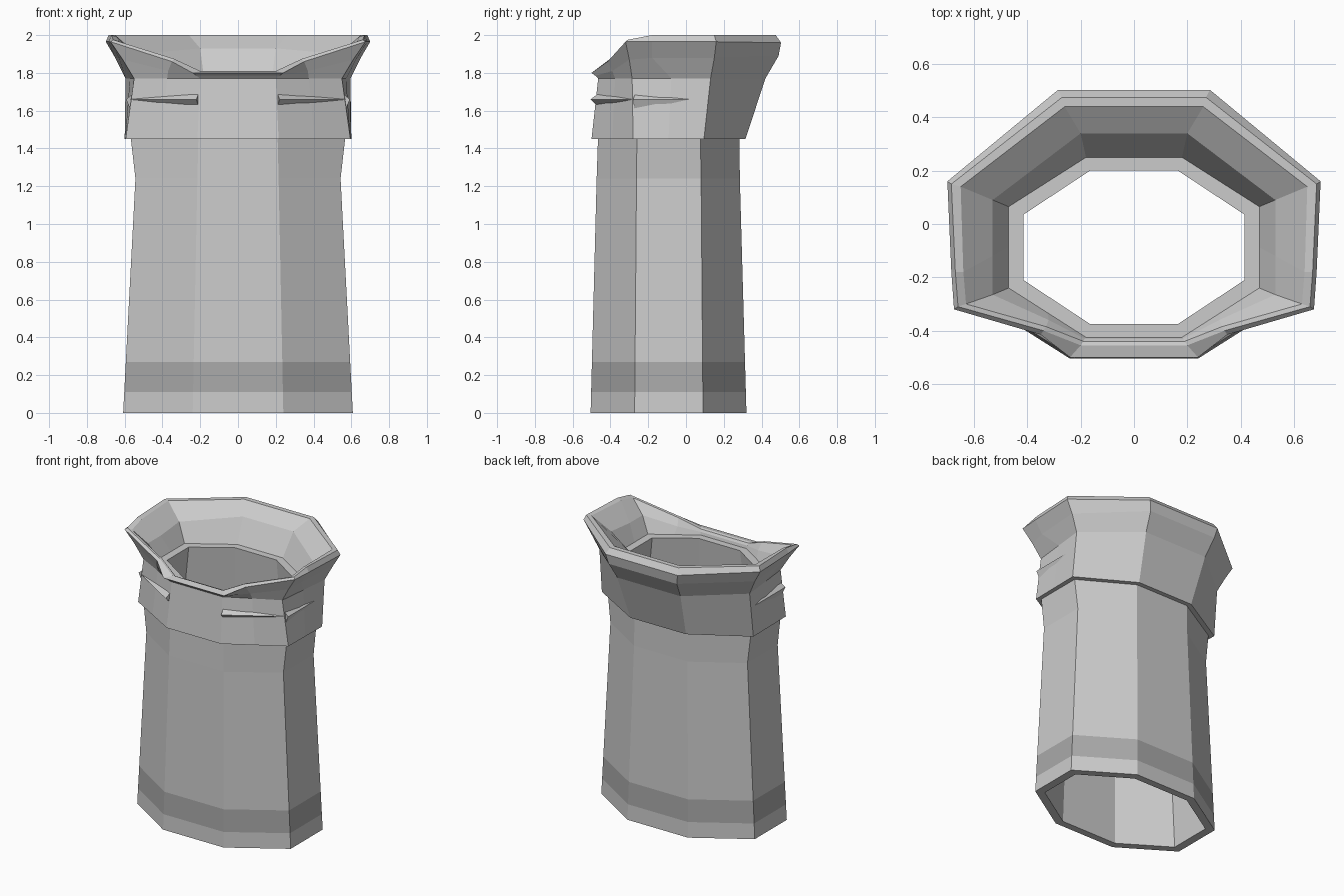
import bpy, bmesh

if "Cube" in bpy.data.objects:
    bpy.data.objects.remove(bpy.data.objects["Cube"])


def flat(z, *pts):
    """Level ring: right-hand half, front to back, as (x, y)."""
    return [(x, y, z) for x, y in pts]


def with_mids(ring):
    """Add a vertex midway along the diagonal front and the side."""
    a, b, c, d = ring
    mid = lambda p, q: tuple((i + j) / 2 for i, j in zip(p, q))
    return [a, mid(a, b), b, mid(b, c), c, d]


def loft(name, rings, dark=None):
    """Mirror each half ring in x and skin them in order."""
    bm = bmesh.new()
    loops = []
    for r in rings:
        full = r + [(-x, y, z) for x, y, z in reversed(r)]
        loops.append([bm.verts.new(p) for p in full])
    n = len(loops[0])
    for k, (lo, hi) in enumerate(zip(loops, loops[1:])):
        for i in range(n):
            j = (i + 1) % n
            f = bm.faces.new((lo[i], lo[j], hi[j], hi[i]))
            f.material_index = 1 if k == dark else 0
    me = bpy.data.meshes.new(name)
    bm.to_mesh(me)
    bm.free()
    ob = bpy.data.objects.new(name, me)
    bpy.context.collection.objects.link(ob)
    return ob


def grey(name, v):
    m = bpy.data.materials.new(name)
    m.diffuse_color = (v, v, v, 1)
    m.use_nodes = True
    m.node_tree.nodes["Principled BSDF"].inputs["Base Color"].default_value = m.diffuse_color
    return m


# Tapered octagonal shaft, hollow, with a darker band near the foot
foot = flat(0, (.24, -.505), (.608, -.272), (.608, .09), (.24, .32))
neck = flat(1.24, (.215, -.473), (.543, -.262), (.543, .08), (.212, .285))
top = flat(1.45, (.21, -.466), (.567, -.26), (.567, .076), (.21, .283))


def between(z):
    t = z / 1.24
    return [tuple(p + (q - p) * t for p, q in zip(a, b)) for a, b in zip(foot, neck)]


ledge_in = flat(1.77, (.165, -.375), (.415, -.21), (.415, .035), (.165, .20))
shaft = loft("shaft", [
    ledge_in,
    flat(1.24, (.195, -.425), (.485, -.24), (.485, .06), (.19, .235)),
    flat(0, (.22, -.455), (.55, -.245), (.55, .065), (.22, .27)),
    foot, between(.11), between(.27), neck, top], dark=4)
shaft.data.materials.append(grey("grey", .8))
shaft.data.materials.append(grey("dark_grey", .4))

# Collar, flared rim and funnel, dipping at the front
collar = [
    with_mids(top),
    with_mids(flat(1.45, (.215, -.50), (.595, -.28), (.60, .095), (.22, .315))),
    with_mids(flat(1.77, (.20, -.465), (.55, -.285), (.595, .13), (.25, .42))),
]
rim = [
    [(.22, -.48, 1.785), (.37, -.39, 1.81), (.61, -.30, 1.87),
     (.63, -.18, 1.88), (.65, .15, 1.88), (.27, .49, 1.89)],
    [(.24, -.50, 1.80), (.35, -.415, 1.86), (.675, -.32, 1.965),
     (.685, -.18, 1.965), (.70, .16, 1.965), (.285, .503, 1.96)],
    [(.20, -.455, 1.81), (.34, -.40, 1.875), (.66, -.31, 1.975),
     (.67, -.18, 2), (.685, .15, 2), (.27, .475, 2)],
]
funnel = [
    [(.19, -.44, 1.805), (.33, -.385, 1.87), (.63, -.30, 1.965),
     (.64, -.18, 1.99), (.65, .14, 2), (.26, .44, 2)],
    [(.185, -.43, 1.79), (.32, -.36, 1.82), (.53, -.265, 1.88),
     (.53, -.12, 1.88), (.53, .09, 1.90), (.20, .34, 1.93)],
    with_mids(flat(1.77, (.18, -.425), (.47, -.24), (.47, .065), (.18, .25))),
    with_mids(ledge_in),
]
loft("collar_and_rim", collar + rim + funnel)


# Shallow tapering creases on the collar's diagonal and side faces
def crease(name, thick_end, tip):
    for s in (1, -1):
        bm = bmesh.new()
        v = [bm.verts.new((x * s, y, z)) for x, y, z in thick_end + [tip]]
        bm.faces.new(v[:3])
        for i in range(3):
            bm.faces.new((v[i], v[(i + 1) % 3], v[3]))
        bmesh.ops.recalc_face_normals(bm, faces=bm.faces)
        me = bpy.data.meshes.new(name)
        bm.to_mesh(me)
        bm.free()
        bpy.context.collection.objects.link(bpy.data.objects.new(name, me))


crease("front_crease", [(.21, -.465, 1.69), (.22, -.505, 1.66), (.21, -.465, 1.62)],
       (.575, -.285, 1.66))
crease("side_crease", [(.555, -.27, 1.69), (.592, -.28, 1.66), (.56, -.27, 1.58)],
       (.592, .08, 1.66))
